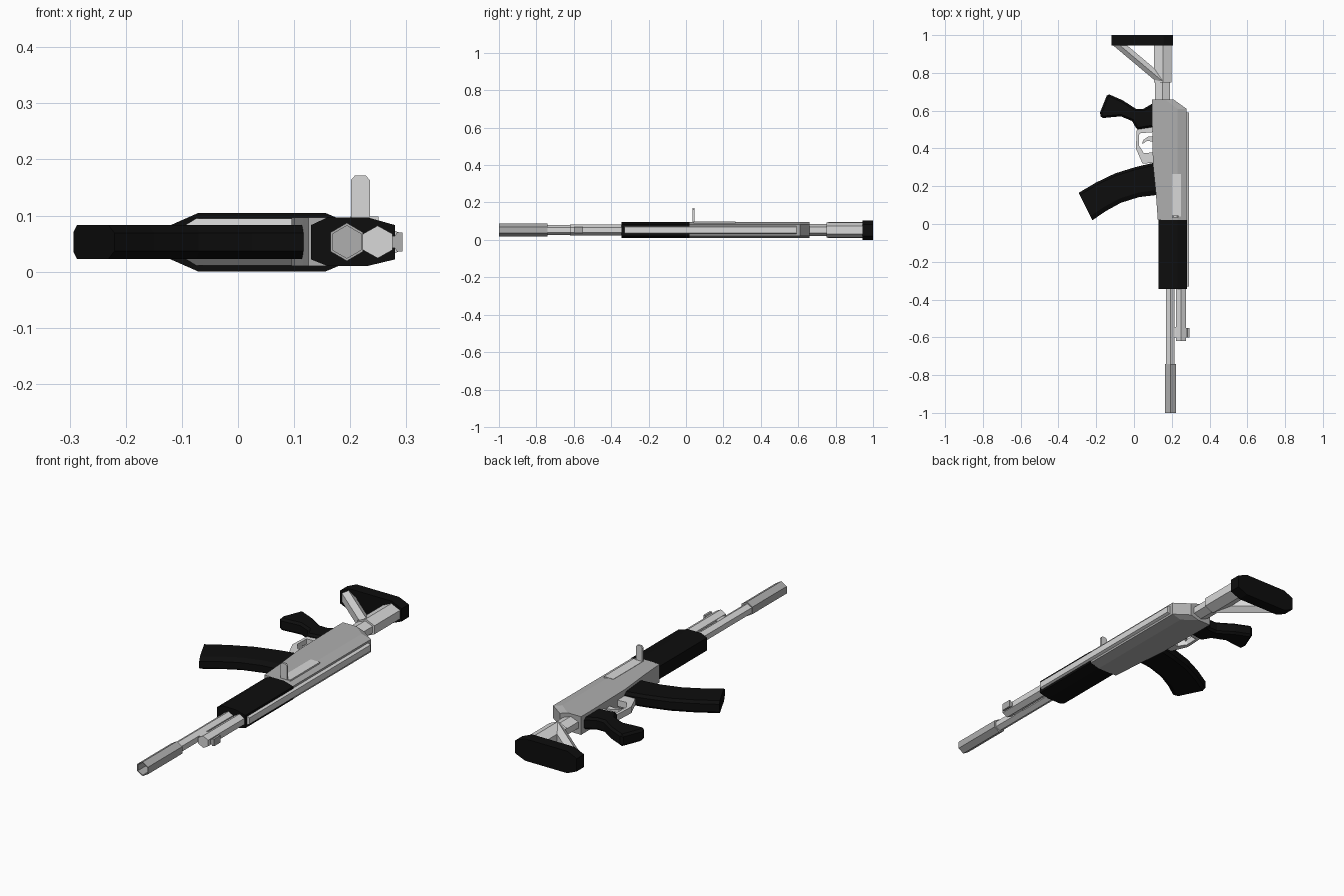
import bpy, bmesh, math

if "Cube" in bpy.data.objects:
    bpy.data.objects.remove(bpy.data.objects["Cube"])

ZC = 0.053  # middle plane of the whole object


def material(name, v):
    m = bpy.data.materials.new(name)
    m.diffuse_color = (v, v, v, 1)
    m.use_nodes = True
    m.node_tree.nodes["Principled BSDF"].inputs["Base Color"].default_value = m.diffuse_color
    return m


BLACK = material("black", 0.004)
GREY = material("mid grey", 0.43)
LIGHT = material("light grey", 0.69)


def loft(name, rings, mat):
    """Skin a list of equal-length rings and cap both ends."""
    bm = bmesh.new()
    loops = [[bm.verts.new(p) for p in r] for r in rings]
    n = len(loops[0])
    for a, b in zip(loops, loops[1:]):
        for i in range(n):
            j = (i + 1) % n
            bm.faces.new((a[i], a[j], b[j], b[i]))
    bm.faces.new(loops[0])
    bm.faces.new(loops[-1])
    bmesh.ops.recalc_face_normals(bm, faces=bm.faces)
    me = bpy.data.meshes.new(name)
    bm.to_mesh(me)
    bm.free()
    me.materials.append(mat)
    ob = bpy.data.objects.new(name, me)
    bpy.context.collection.objects.link(ob)
    return ob


def plate(name, pts, z0, z1, mat, ch=0.0):
    """Outline in the xy plane, extruded in z, optionally chamfered."""
    ob = loft(name, [[(x, y, z) for x, y in pts] for z in (z0, z1)], mat)
    if ch:
        bev = ob.modifiers.new("chamfer", "BEVEL")
        bev.width = ch
        bev.segments = 1
        bev.limit_method = 'ANGLE'
        bev.angle_limit = math.radians(60)
    return ob


def along_y(name, pts, y0, y1, mat):
    """Outline in the xz plane, extruded in y."""
    return loft(name, [[(x, y, z) for x, z in pts] for y in (y0, y1)], mat)


def box(name, x0, x1, y0, y1, z0, z1, mat):
    return plate(name, [(x0, y0), (x1, y0), (x1, y1), (x0, y1)], z0, z1, mat)


def hexagon(cx, rx, rz, y):
    """Hexagon ring with a point upward, facing along y."""
    return [(cx + rx * math.sin(math.radians(60 * i)) / math.sin(math.radians(60)), y,
             ZC + rz * math.cos(math.radians(60 * i))) for i in range(6)]


# Main body with sloped right edge and angled rear corner
def body_ring(y, xl, xc, xr):
    return [(xl, y, .097), (xc, y, .097), (xr, y, .083),
            (xr, y, .022), (xc, y, .010), (xl, y, .010)]


loft("body", [body_ring(.02, .126, .23, .278), body_ring(.16, .116, .23, .278),
              body_ring(.32, .100, .23, .278), body_ring(.61, .095, .23, .278),
              body_ring(.66, .095, .165, .208)], GREY)

# Side opening plate and its upright handle
box("side_plate", .20, .25, .04, .265, .090, .0985, LIGHT)
along_y("handle", [(.201, .09), (.235, .09), (.235, .163), (.228, .171),
                   (.208, .171), (.201, .163)], .035, .045, LIGHT)

# Front grip sleeve
along_y("front_sleeve", [(.13, .083), (.16, .097), (.23, .097), (.28, .083),
                         (.28, .022), (.23, .010), (.16, .010), (.13, .022)],
        -.345, .02, BLACK)

# Long raised rail
along_y("rail", [(.275, .075), (.291, .068), (.291, .038), (.275, .031)],
        -.33, .59, LIGHT)

# Tubes at the front
loft("main_tube", [hexagon(.192, .023, .026, y) for y in (-.76, -.34)], LIGHT)
loft("upper_tube", [hexagon(.249, .026, .029, y) for y in (-.62, -.34)], LIGHT)
box("tube_link", .20, .25, -.60, -.545, .040, .066, LIGHT)
along_y("front_post", [(.265, .064), (.28, .064), (.283, .070), (.293, .070),
                       (.293, .036), (.283, .036), (.28, .042), (.265, .042)],
        -.60, -.55, GREY)

# End sleeve with hollow mouth
loft("end_sleeve", [hexagon(.194, .029, .034, -.74), hexagon(.194, .029, .034, -1),
                    hexagon(.194, .025, .029, -1), hexagon(.194, .025, .029, -.93)], GREY)

# Rear support: neck, tube, diagonal strut and end pad
loft("rear_neck", [hexagon(.150, .040, .031, y) for y in (.65, .76)], LIGHT)
loft("rear_tube", [hexagon(.153, .046, .041, y) for y in (.75, .95)], LIGHT)
loft("strut", [[(x + dx, y, ZC + dz) for dx, dz in
                ((-.036, .02), (0, .042), (.038, .02), (.038, -.02), (0, -.042), (-.036, -.02))]
               for x, y in ((.15, .757), (-.08, .95))], LIGHT)
along_y("end_pad", [(-.12, .083), (-.07, .105), (.155, .105), (.207, .083),
                    (.207, .022), (.155, 0), (-.07, 0), (-.12, .022)], .945, 1, BLACK)


# Curved box: section swept between rear and front edge points
def curve_ring(rear, front):
    prof = [(0, .018), (.08, .030), (.85, .030), (1, .016)]
    prof += [(s, -h) for s, h in reversed(prof)]
    return [(rear[0] + (front[0] - rear[0]) * s,
             rear[1] + (front[1] - rear[1]) * s, ZC + h) for s, h in prof]


edges = [((.13, .33), (.13, .155)), ((.01, .302), (.025, .142)),
         ((-.10, .268), (-.07, .112)), ((-.20, .22), (-.15, .068)),
         ((-.293, .165), (-.22, .02))]
loft("curved_box", [curve_ring(a, b) for a, b in edges], BLACK)

# Hand grip
plate("hand_grip", [(-.14, .69), (-.06, .655), (.01, .61), (.05, .61), (.11, .645),
                    (.11, .515), (.015, .50), (-.01, .545), (-.07, .57), (-.175, .56),
                    (-.18, .59)], .024, .082, BLACK, .010)

# Finger guard: frame around an open window, and finger lever
outer = [(.11, .515), (.015, .505), (.010, .40), (.045, .32), (.125, .325)]
inner = [(.11, .487), (.028, .48), (.026, .415), (.052, .375), (.115, .38)]
plate("finger_guard", outer + inner[::-1], .038, .068, LIGHT)
plate("finger_lever", [(.11, .465), (.075, .463), (.05, .445), (.042, .425),
                       (.052, .428), (.068, .44), (.11, .435)], .044, .062, LIGHT)
